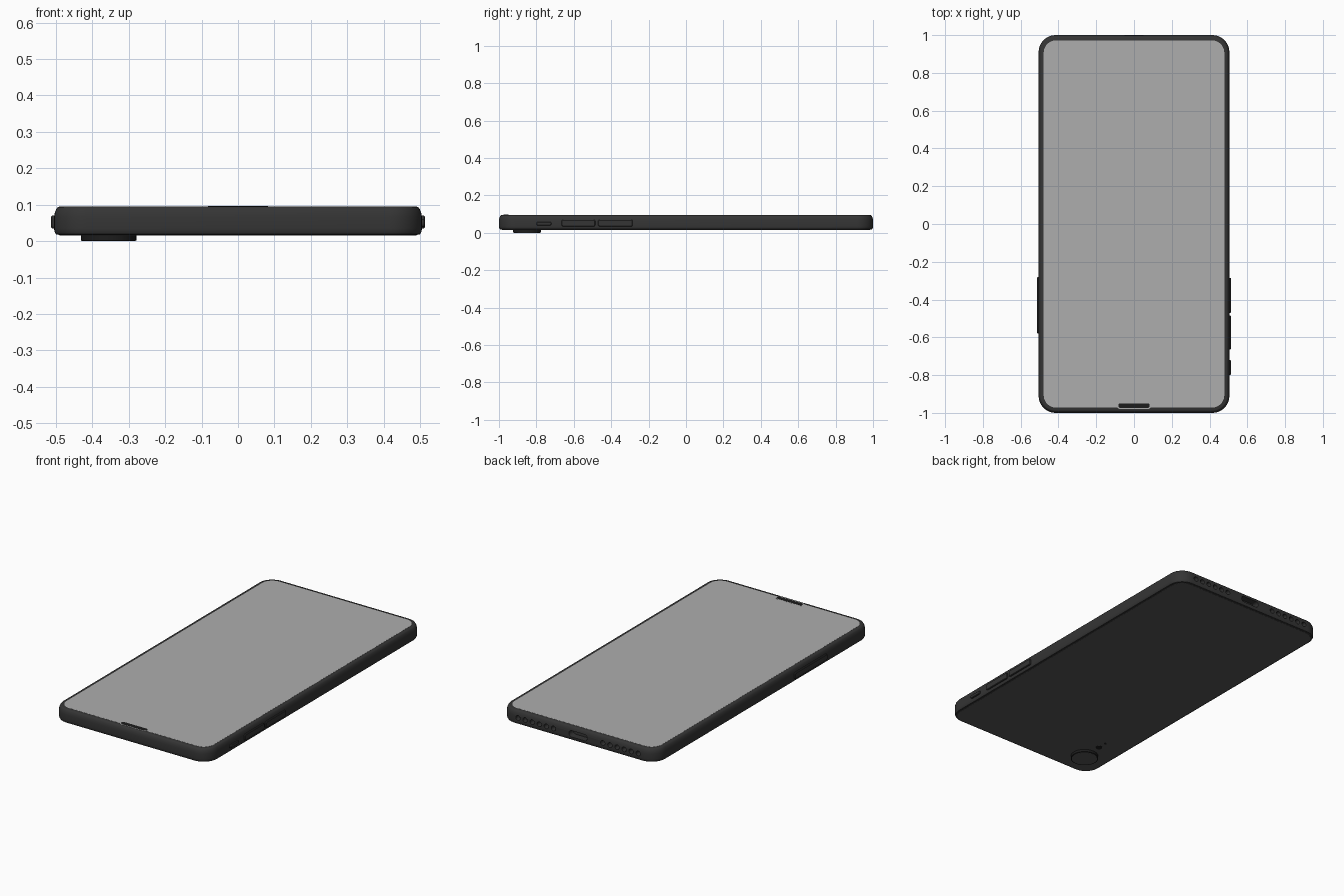
import bpy, bmesh, math
from mathutils import Matrix

if "Cube" in bpy.data.objects:
    bpy.data.objects.remove(bpy.data.objects["Cube"])


def mat(name, v):
    m = bpy.data.materials.new(name)
    m.diffuse_color = (v, v, v, 1)
    m.use_nodes = True
    m.node_tree.nodes["Principled BSDF"].inputs["Base Color"].default_value = m.diffuse_color
    return m


DARK = mat("dark_shell", 0.035)
BLACK = mat("black_trim", 0.012)
BACK = mat("back_grey", 0.09)
GLASS = mat("screen_grey", 0.42)


def outline(hx, hy, r, n=10):
    pts = []
    for i, (sx, sy) in enumerate([(1, 1), (-1, 1), (-1, -1), (1, -1)]):
        for k in range(n + 1):
            a = math.pi / 2 * (i + k / n)
            pts.append((sx * (hx - r) + r * math.cos(a), sy * (hy - r) + r * math.sin(a)))
    return pts


def loft(name, hx, hy, r, profile, material, matrix=None):
    """Rounded rectangle lofted through (inset, height) rings, capped at both ends."""
    bm = bmesh.new()
    rings = [[bm.verts.new((x, y, z)) for x, y in outline(hx - d, hy - d, r - d)]
             for d, z in profile]
    n = len(rings[0])
    for a, b in zip(rings, rings[1:]):
        for i in range(n):
            j = (i + 1) % n
            bm.faces.new((a[i], a[j], b[j], b[i]))
    bm.faces.new(rings[0][::-1])
    bm.faces.new(rings[-1])
    bmesh.ops.remove_doubles(bm, verts=bm.verts, dist=1e-5)
    if matrix:
        bmesh.ops.transform(bm, matrix=matrix, verts=bm.verts)
    bmesh.ops.recalc_face_normals(bm, faces=bm.faces)
    me = bpy.data.meshes.new(name)
    bm.to_mesh(me)
    bm.free()
    ob = bpy.data.objects.new(name, me)
    bpy.context.collection.objects.link(ob)
    me.materials.append(material)
    smooth(ob)
    return ob


def smooth(ob):
    bpy.ops.object.select_all(action='DESELECT')
    ob.select_set(True)
    bpy.context.view_layer.objects.active = ob
    bpy.ops.object.shade_smooth_by_angle(angle=math.radians(35))


def place(x, y, z):
    return Matrix.Translation((x, y, z))


# Shell with softened top and bottom edges
body = loft("body", 0.505, 1.0, 0.09,
            [(0.014, 0.017), (0.005, 0.019), (0.001, 0.026), (0, 0.035), (0, 0.066),
             (0.002, 0.078), (0.006, 0.088), (0.010, 0.093), (0.015, 0.095)], DARK)

# Charging port and speaker holes cut into the +y edge
TO_Y = Matrix.Rotation(math.radians(-90), 4, 'X')
cutters = [loft("port_cutter", 0.06, 0.018, 0.018, [(0, -0.04), (0, 0.04)], BLACK,
                place(0, 1.0, 0.055) @ TO_Y)]
for s in (-1, 1):
    for i in range(6):
        cutters.append(loft("hole_cutter", 0.014, 0.014, 0.014, [(0, -0.03), (0, 0.03)], BLACK,
                            place(s * (0.16 + 0.046 * i), 1.0, 0.055) @ TO_Y))
for c in cutters:
    c.hide_render = True
    bpy.context.view_layer.objects.active = body
    m = body.modifiers.new("cut", 'BOOLEAN')
    m.operation, m.solver, m.object = 'DIFFERENCE', 'EXACT', c
    bpy.ops.object.modifier_apply(modifier=m.name)
    bpy.data.objects.remove(c)
smooth(body)

# Screen and back panel
loft("screen", 0.478, 0.972, 0.065, [(0, 0.09), (0, 0.0955)], GLASS)
loft("back_panel", 0.49, 0.985, 0.075, [(0, 0.016), (0, 0.02)], BACK)

# Earpiece slot with a thin light surround
loft("earpiece_surround", 0.09, 0.018, 0.018, [(0, 0.09), (0, 0.0957)], GLASS, place(0, -0.962, 0))
loft("earpiece", 0.083, 0.013, 0.012, [(0, 0.09), (0, 0.0965)], BLACK, place(0, -0.962, 0))

# Side buttons
TO_X = Matrix.Rotation(math.radians(90), 4, 'Y')
for name, s, y0, y1, hz, zc in [("volume_up_button", 1, -0.665, -0.485, 0.018, 0.052),
                                ("volume_down_button", 1, -0.47, -0.285, 0.018, 0.052),
                                ("mute_switch", 1, -0.80, -0.72, 0.010, 0.049),
                                ("power_button", -1, -0.58, -0.28, 0.018, 0.052)]:
    loft(name, hz, (y1 - y0) / 2, 0.009, [(0, -0.015), (0, 0.010), (0.003, 0.013)], DARK,
         place(s * 0.5, (y0 + y1) / 2, zc) @ (TO_X if s > 0 else TO_X.inverted()))

# Rear camera: dark ring wall and grey lens face
loft("camera_ring", 0.076, 0.076, 0.076, [(0, 0.02), (0, 0.002), (0.003, 0.0005)], BLACK,
     place(-0.355, -0.85, 0))
loft("camera_lens", 0.070, 0.070, 0.070, [(0, 0.004), (0, 0.0)], BACK, place(-0.355, -0.85, 0))
loft("flash", 0.018, 0.018, 0.018, [(0, 0.02), (0, 0.0145)], BLACK, place(-0.355, -0.725, 0))
loft("microphone", 0.007, 0.007, 0.007, [(0, 0.02), (0, 0.0150)], BLACK, place(-0.355, -0.67, 0))
